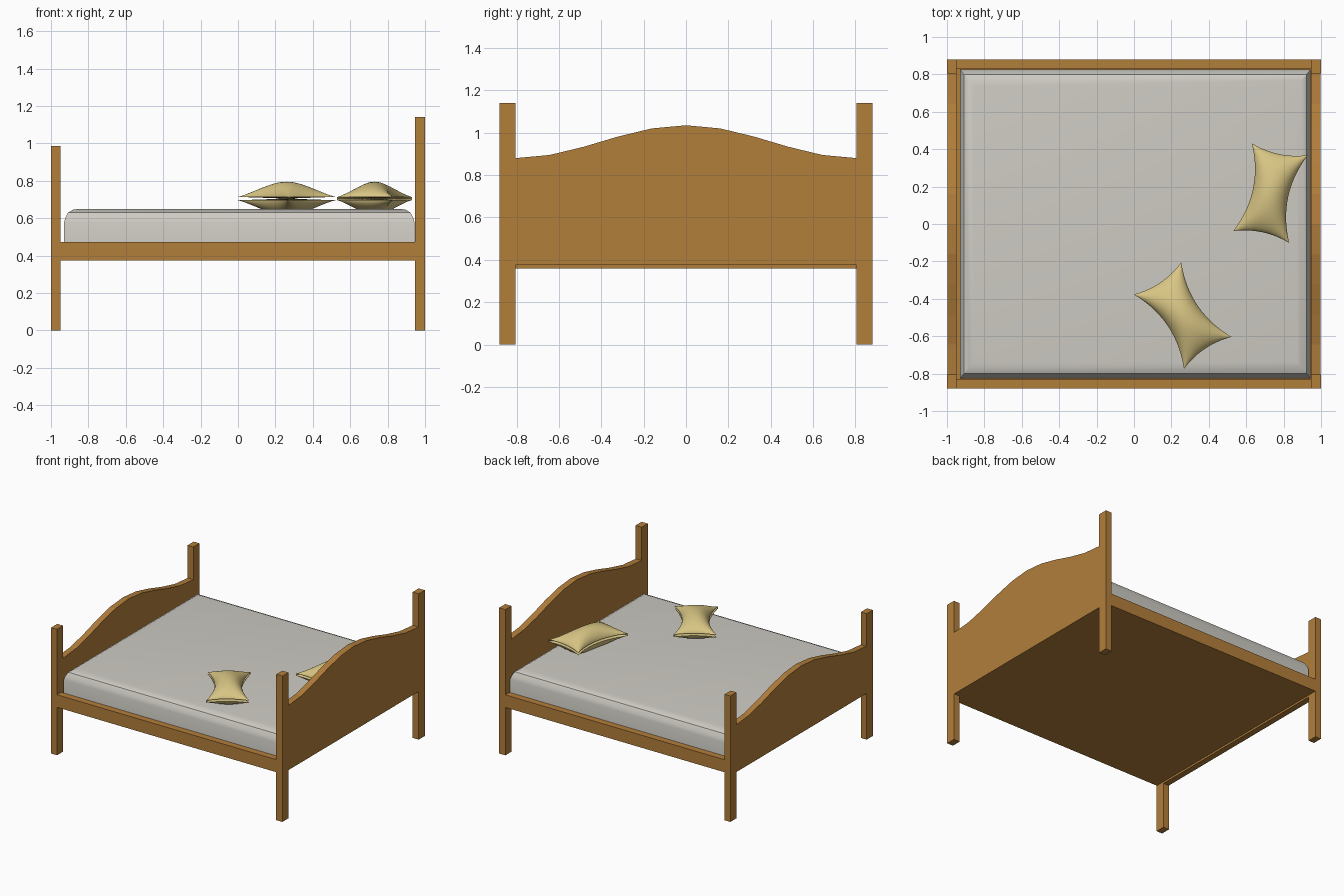
import bpy, bmesh, math
from mathutils import Matrix, Vector

if "Cube" in bpy.data.objects:
    bpy.data.objects.remove(bpy.data.objects["Cube"])


def material(name, rgb):
    m = bpy.data.materials.new(name)
    m.diffuse_color = (*rgb, 1)
    m.use_nodes = True
    m.node_tree.nodes["Principled BSDF"].inputs["Base Color"].default_value = m.diffuse_color
    return m


WOOD = material("warm wood", (0.45, 0.21, 0.044))
SHEET = material("off white sheet", (0.62, 0.60, 0.55))
CUSHION = material("straw yellow fabric", (0.69, 0.56, 0.23))


def finish(name, bm, mat, smooth=None):
    bmesh.ops.recalc_face_normals(bm, faces=bm.faces)
    mesh = bpy.data.meshes.new(name)
    bm.to_mesh(mesh)
    bm.free()
    mesh.materials.append(mat)
    ob = bpy.data.objects.new(name, mesh)
    bpy.context.collection.objects.link(ob)
    if smooth:
        bpy.ops.object.select_all(action='DESELECT')
        ob.select_set(True)
        bpy.context.view_layer.objects.active = ob
        bpy.ops.object.shade_smooth_by_angle(angle=math.radians(smooth))
    return ob


def box(name, lo, hi, mat):
    bm = bmesh.new()
    lo, hi = Vector(lo), Vector(hi)
    bmesh.ops.create_cube(bm, size=1, matrix=Matrix.Translation((lo + hi) / 2)
                          @ Matrix.Diagonal((*(hi - lo), 1)))
    return finish(name, bm, mat)


def arched_panel(name, x0, x1, bottom, edge):
    """Board with a cosine-shaped crest, ten flat segments wide."""
    bm = bmesh.new()
    w, n = 0.805, 10
    pts = [(w, bottom), (-w, bottom)]
    for i in range(n + 1):
        y = -w + 2 * w * i / n
        pts.append((y, edge + 0.0775 * (1 + math.cos(math.pi * y / w))))
    face = bm.faces.new([bm.verts.new((x0, y, z)) for y, z in pts])
    ext = bmesh.ops.extrude_face_region(bm, geom=[face], use_keep_orig=True)
    bmesh.ops.translate(bm, vec=(x1 - x0, 0, 0),
                        verts=[v for v in ext["geom"] if isinstance(v, bmesh.types.BMVert)])
    return finish(name, bm, WOOD)


# Head and foot boards
arched_panel("headboard", 0.947, 0.998, 0.375, 0.88)
arched_panel("footboard", -0.998, -0.95, 0.36, 0.73)

# Posts and side rails on both sides
for side, s in (("front", -1), ("back", 1)):
    ya, yb = sorted((s * 0.805, s * 0.88))
    box(f"head_post_{side}", (0.947, ya, 0), (1, yb, 1.14), WOOD)
    box(f"foot_post_{side}", (-1, ya, 0), (-0.95, yb, 0.985), WOOD)
    ya, yb = sorted((s * 0.828, s * 0.88))
    box(f"side_rail_{side}", (-0.95, ya, 0.375), (0.947, yb, 0.473), WOOD)

# Base board under the mattress
box("bed_base", (-0.95, -0.828, 0.375), (0.947, 0.828, 0.40), WOOD)

# Mattress: stacked rings, (inset, height)
bm = bmesh.new()
rings = []
for d, z in ((0, 0.395), (0, 0.575), (0.008, 0.60), (0.026, 0.63), (0.06, 0.645), (0.09, 0.649)):
    x0, x1, y = -0.93 + d * 0.8, 0.944 - d * 0.8, 0.826 - d
    rings.append([bm.verts.new(p) for p in ((x0, -y, z), (x1, -y, z), (x1, y, z), (x0, y, z))])
for a, b in zip(rings, rings[1:]):
    for i in range(4):
        j = (i + 1) % 4
        bm.faces.new((a[i], a[j], b[j], b[i]))
bm.faces.new(rings[0])
bm.faces.new(rings[-1])
finish("mattress", bm, SHEET, 35)


def pillow(name, cx, cy, angle):
    """Puffed rectangle with sides pulled in between pointed corners."""
    bm = bmesh.new()
    n = 20
    bmesh.ops.create_grid(bm, x_segments=n, y_segments=n, size=1)
    top = bm.faces[:]
    dup = bmesh.ops.duplicate(bm, geom=bm.verts[:] + bm.edges[:] + top)["geom"]
    lower = {v for v in dup if isinstance(v, bmesh.types.BMVert)}
    rims = [e for e in bm.edges if e.is_boundary]
    bmesh.ops.bridge_loops(bm, edges=rims)
    for v in bm.verts:
        u, w = (math.sin(c * math.pi / 2) for c in v.co.xy)
        puff = (max(0, 1 - u * u) * max(0, 1 - w * w)) ** 0.6
        x = 0.24 * u * (1 - 0.11 * (1 - w * w))
        y = 0.153 * w * (1 - 0.37 * (1 - u * u))
        h = 0.009 + 0.081 * puff
        v.co = (x, y, -h if v in lower else h)
    bm.transform(Matrix.Translation((cx, cy, 0.705)) @ Matrix.Rotation(math.radians(angle), 4, 'Z'))
    finish(name, bm, CUSHION, 50)


# Loose pillows
pillow("pillow_front", 0.26, -0.49, -56)
pillow("pillow_head", 0.73, 0.165, 78)
